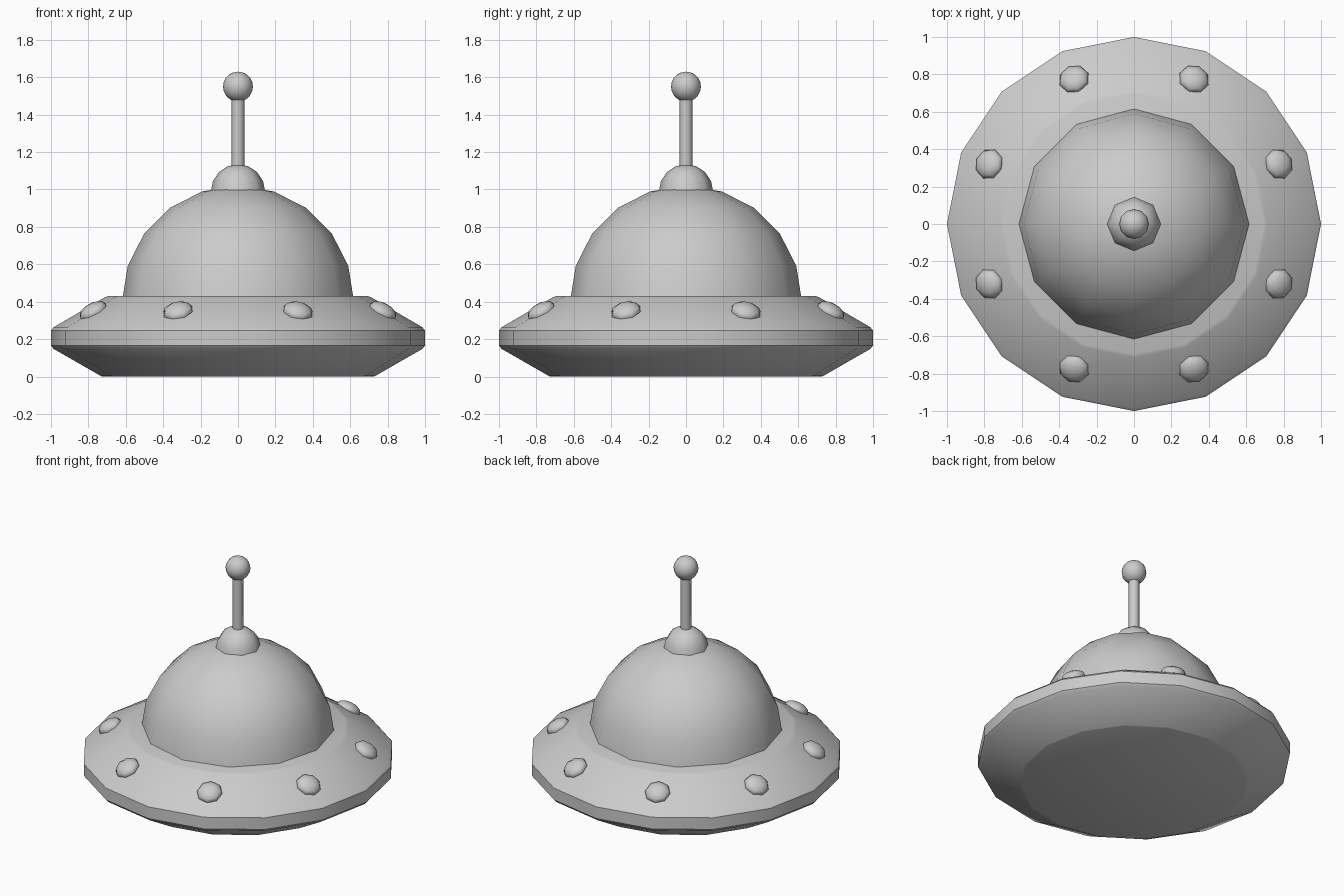
import bpy, bmesh, math
from mathutils import Matrix

if "Cube" in bpy.data.objects:
    bpy.data.objects.remove(bpy.data.objects["Cube"])


def make(name, bm, angle=40):
    bmesh.ops.recalc_face_normals(bm, faces=bm.faces)
    mesh = bpy.data.meshes.new(name)
    bm.to_mesh(mesh)
    bm.free()
    obj = bpy.data.objects.new(name, mesh)
    bpy.context.collection.objects.link(obj)
    bpy.ops.object.select_all(action='DESELECT')
    obj.select_set(True)
    bpy.context.view_layer.objects.active = obj
    bpy.ops.object.shade_smooth_by_angle(angle=math.radians(angle))
    return obj


def lathe(name, profile, sides, angle=40):
    bm = bmesh.new()
    rings = []
    for r, z in profile:
        rings.append([bm.verts.new((r * math.cos(math.tau * i / sides),
                                    r * math.sin(math.tau * i / sides), z))
                      for i in range(sides)])
    for a, b in zip(rings, rings[1:]):
        for i in range(sides):
            j = (i + 1) % sides
            bm.faces.new((a[i], a[j], b[j], b[i]))
    bm.faces.new(rings[0])
    bm.faces.new(rings[-1])
    return make(name, bm, angle)


def ball(name, radius, matrix, segments, rings, cut=None):
    bm = bmesh.new()
    bmesh.ops.create_uvsphere(bm, u_segments=segments, v_segments=rings,
                              radius=radius)
    if cut is not None:  # keep only the upper part
        low = [v for v in bm.verts if v.co.z < cut]
        bmesh.ops.delete(bm, geom=low, context='VERTS')
    bm.transform(matrix)
    return make(name, bm, 60)


# saucer hull with softened rim corners
lathe("saucer_hull", [(0.725, 0.0), (0.735, 0.004), (0.985, 0.147),
                      (1.0, 0.165), (1.0, 0.247), (0.985, 0.264),
                      (0.715, 0.422), (0.695, 0.43)], 16, 35)

# dome and antenna
ball("dome", 0.62, Matrix.Translation((0, 0, 0.40)), 12, 10, -0.01)
ball("antenna_base", 0.145, Matrix.Translation((0, 0, 0.99)), 8, 8, -0.01)
lathe("antenna_rod", [(0.035, 1.10), (0.035, 1.50)], 8, 50)
ball("antenna_tip", 0.08, Matrix.Translation((0, 0, 1.55)), 12, 10)

# ring of flattened lights lying on the sloped deck
for k in range(8):
    m = (Matrix.Rotation(math.radians(22.5 + 45 * k), 4, 'Z')
         @ Matrix.Translation((0.838, 0, 0.348))
         @ Matrix.Rotation(math.radians(30), 4, 'Y')
         @ Matrix.Diagonal((1, 1, 0.52, 1)))
    ball(f"rim_light_{k + 1}", 0.083, m, 8, 6)
